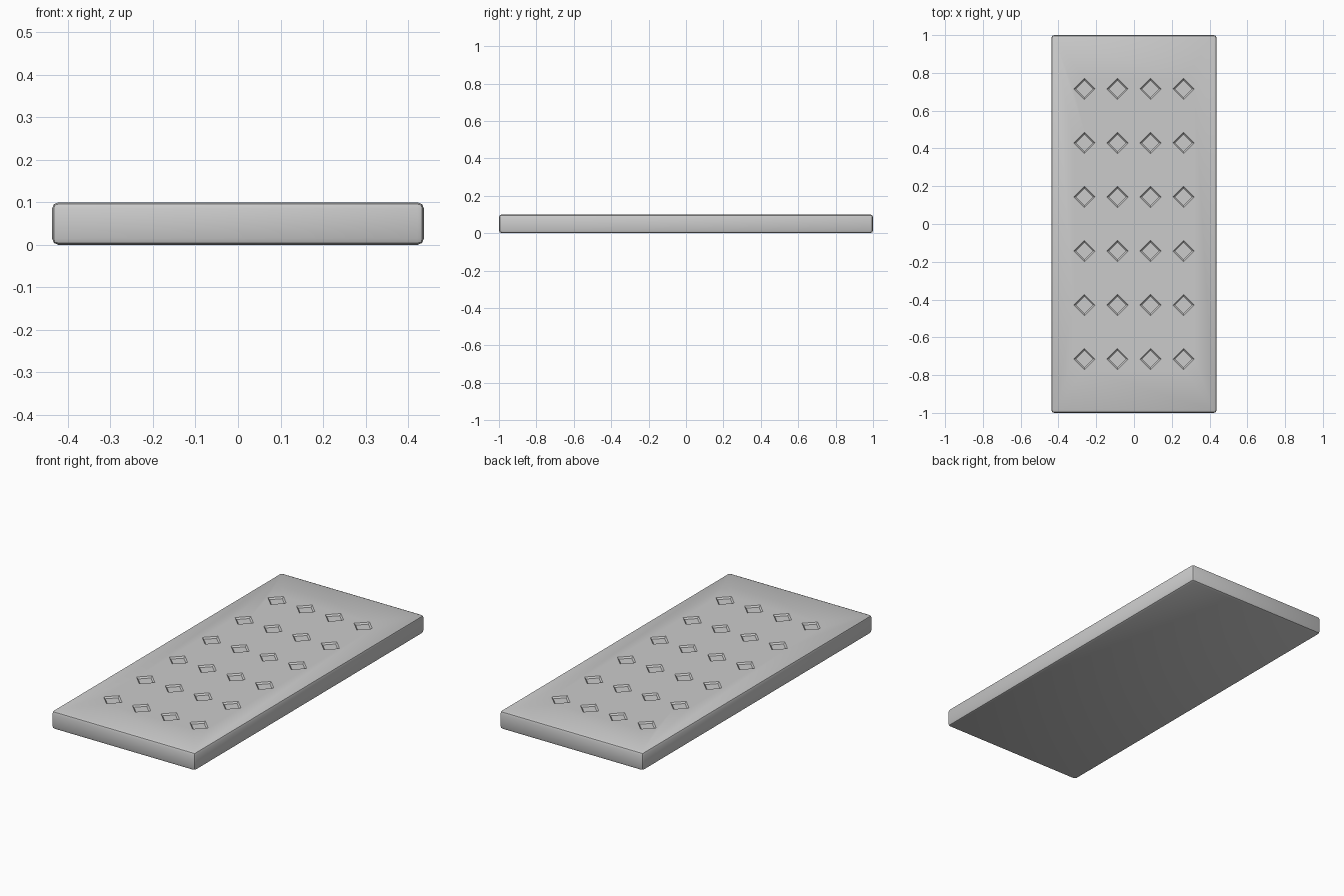
import bpy, bmesh
from mathutils import Matrix

if "Cube" in bpy.data.objects:
    bpy.data.objects.remove(bpy.data.objects["Cube"])

W, L, H = 0.875, 2.0, 0.1
DEPTH, R_TOP, R_FLOOR = 0.008, 0.056, 0.046


def make_object(name, bm):
    mesh = bpy.data.meshes.new(name)
    bm.to_mesh(mesh)
    bm.free()
    ob = bpy.data.objects.new(name, mesh)
    bpy.context.collection.objects.link(ob)
    return ob


# Slab with softened edges
bm = bmesh.new()
bmesh.ops.create_cube(bm, size=1, matrix=Matrix.Translation((0, 0, H / 2)) @ Matrix.Diagonal((W, L, H, 1)))
bmesh.ops.bevel(bm, geom=bm.edges[:], offset=0.015, segments=2, profile=0.5, affect='EDGES')
slab = make_object("slab", bm)

# Tapered diamond cutters, 4 columns by 6 rows
bm = bmesh.new()
slope = (R_TOP - R_FLOOR) / DEPTH
for col in range(4):
    for row in range(6):
        x, y = (col - 1.5) * 0.175, (row - 2.5) * 0.286
        bmesh.ops.create_cone(bm, cap_ends=True, segments=4,
                              radius1=R_FLOOR, radius2=R_FLOOR + 2 * DEPTH * slope,
                              depth=2 * DEPTH, matrix=Matrix.Translation((x, y, H)))
cutter = make_object("diamond_cutter", bm)
cutter.hide_render = True

# Shallow diamond recesses in the top
cut = slab.modifiers.new("diamond_recesses", 'BOOLEAN')
cut.operation = 'DIFFERENCE'
cut.solver = 'EXACT'
cut.object = cutter
bpy.context.view_layer.objects.active = slab
slab.select_set(True)
bpy.ops.object.modifier_apply(modifier=cut.name)
bpy.data.objects.remove(cutter)
bpy.ops.object.shade_smooth_by_angle(angle=0.4)
